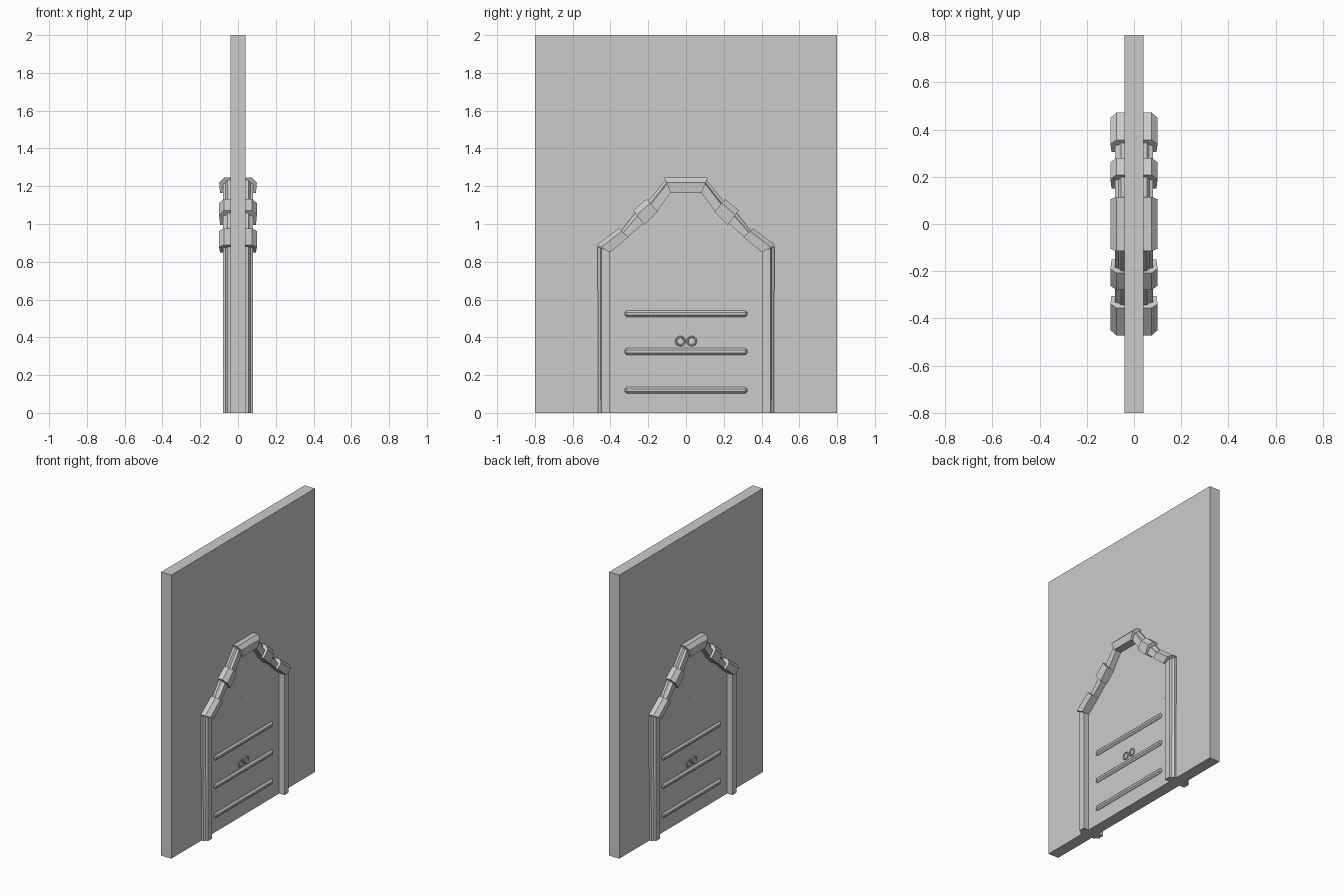
import bpy, bmesh, math

if "Cube" in bpy.data.objects:
    bpy.data.objects.remove(bpy.data.objects["Cube"])


def finish(name, bm, mirror=False):
    bmesh.ops.recalc_face_normals(bm, faces=bm.faces)
    me = bpy.data.meshes.new(name)
    bm.to_mesh(me)
    bm.free()
    ob = bpy.data.objects.new(name, me)
    bpy.context.collection.objects.link(ob)
    if mirror:
        m = ob.modifiers.new("mirror", "MIRROR")
        m.use_axis = (False, True, False)
        m.use_mirror_merge = False
    return ob


def box(name, size, loc, bevel=0):
    bm = bmesh.new()
    bmesh.ops.create_cube(bm, size=1)
    for v in bm.verts:
        v.co = [v.co[i] * size[i] + loc[i] for i in range(3)]
    if bevel:
        bmesh.ops.bevel(bm, geom=bm.edges[:], offset=bevel, segments=1, affect='EDGES')
    return finish(name, bm)


def sweep(name, outer, inner, section, mirror=True):
    """Moulding between outer and inner (y, z) paths; section = (depth fraction, half thickness)."""
    loop = section + [(t, -x) for t, x in reversed(section)]
    bm = bmesh.new()
    rings = []
    for o, i in zip(outer, inner):
        rings.append([bm.verts.new((x, o[0] + (i[0] - o[0]) * t, o[1] + (i[1] - o[1]) * t))
                      for t, x in loop])
    n = len(loop)
    for a, b in zip(rings, rings[1:]):
        for k in range(n):
            bm.faces.new((a[k], a[(k + 1) % n], b[(k + 1) % n], b[k]))
    bm.faces.new(rings[0])
    bm.faces.new(rings[-1])
    return finish(name, bm, mirror)


FRAME = [(0, 0.055), (0.22, 0.065), (0.3, 0.08), (1, 0.08)]
STONE = [(0, 0.075), (0.22, 0.092), (0.32, 0.1), (1, 0.095)]

# Wall slab
box("wall", (0.08, 1.6, 2.0), (0, 0, 1))

# Door planks, flush with the wall, tops stepping along an arch
edges = [(0, 0.84), (0.105, 0.83), (0.205, 0.79), (0.29, 0.73), (0.35, 0.645), (0.4, 0.48)]
for k, (a, b) in enumerate(zip(edges, edges[1:])):
    sweep(f"door_plank_{k}", [a, b], [(a[0], 0.001), (b[0], 0.001)], [(0, 0.0402), (1, 0.0402)])

# Jambs
sweep("door_jamb", [(0.465, 0), (0.468, 0.88)], [(0.402, 0), (0.402, 0.855)], FRAME)

# Arch moulding
sweep("arch_moulding",
      [(0.46, 0.885), (0.345, 0.962), (0.268, 1.06), (0.2, 1.12), (0.11, 1.232)],
      [(0.402, 0.855), (0.31, 0.93), (0.23, 1.0), (0.155, 1.065), (0.08, 1.168)], FRAME)

# Raised arch stones and keystone
sweep("arch_stone_lower", [(0.472, 0.89), (0.355, 0.977)], [(0.402, 0.85), (0.305, 0.93)], STONE)
sweep("arch_stone_middle", [(0.28, 1.072), (0.208, 1.132)], [(0.222, 0.995), (0.15, 1.065)], STONE)
sweep("keystone", [(-0.115, 1.245), (0.115, 1.245)], [(-0.082, 1.165), (0.082, 1.165)], STONE, False)

# Horizontal door bars, showing on both sides
for k, z in enumerate((0.12, 0.325, 0.525)):
    box(f"door_bar_{k}", (0.108, 0.65, 0.036), (0, 0, z), 0.011)

# Ring handles, a pair on each side
for s in (-1, 1):
    bpy.ops.mesh.primitive_torus_add(major_radius=0.023, minor_radius=0.005, major_segments=12,
                                     minor_segments=6, location=(s * 0.043, 0.03, 0.38),
                                     rotation=(0, math.pi / 2, 0))
    ring = bpy.context.object
    ring.name = "ring_handle"
    bpy.ops.object.transform_apply(location=True, rotation=True)
    m = ring.modifiers.new("mirror", "MIRROR")
    m.use_axis = (False, True, False)
    m.use_mirror_merge = False
